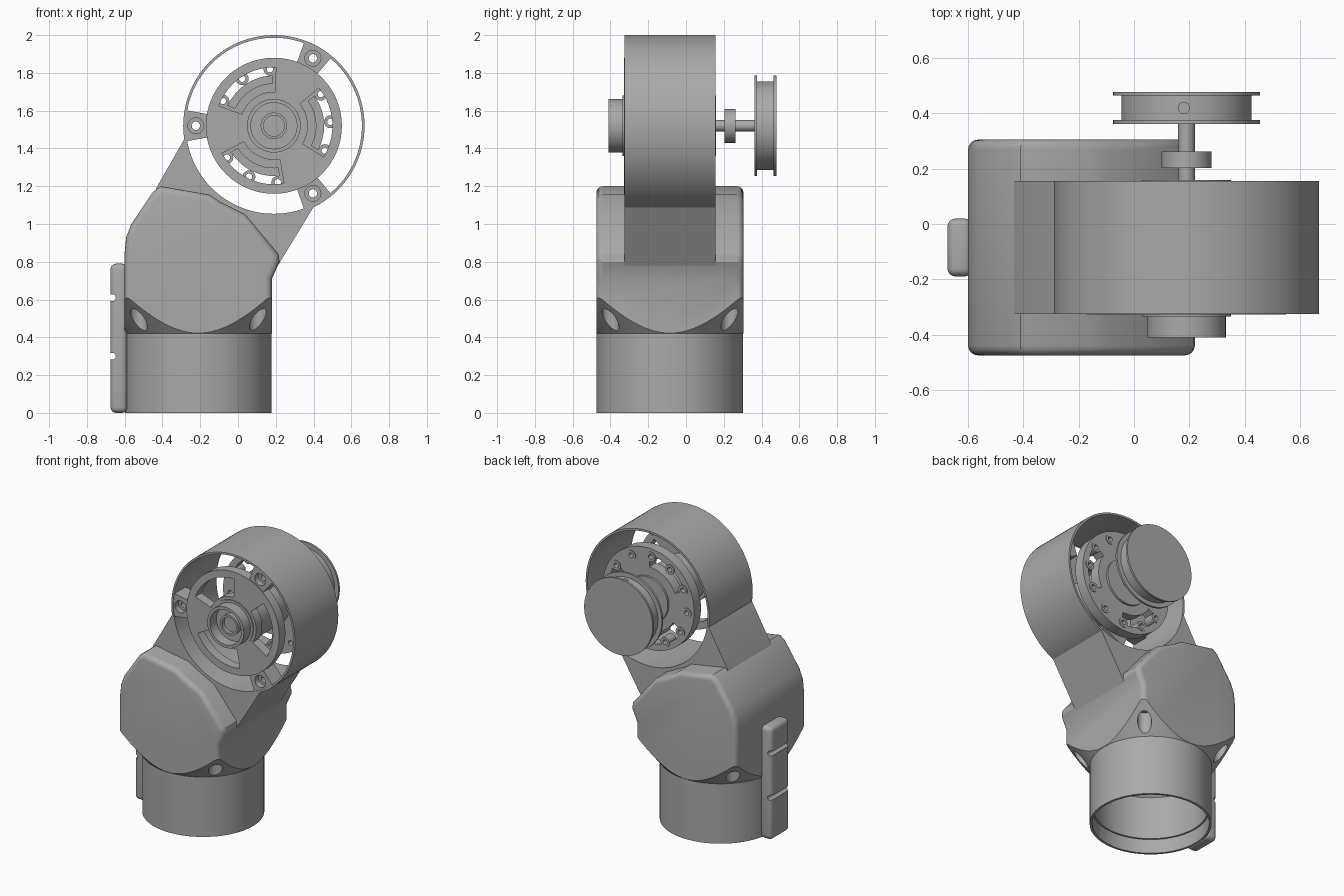
import bpy, bmesh
from math import sin, cos, pi, radians
from mathutils import Vector

if "Cube" in bpy.data.objects:
    bpy.data.objects.remove(bpy.data.objects["Cube"])

grey = bpy.data.materials.new("plain_grey")
grey.use_nodes = True
grey.diffuse_color = (0.4, 0.4, 0.4, 1)
grey.node_tree.nodes["Principled BSDF"].inputs["Base Color"].default_value = (0.4, 0.4, 0.4, 1)

CX, CZ = 0.19, 1.52          # wheel axis
TX, TY = -0.21, -0.085       # socket axis
FRONT, BACK = -0.325, 0.155  # housing faces


def finish(name, bm):
    bmesh.ops.recalc_face_normals(bm, faces=bm.faces)
    me = bpy.data.meshes.new(name)
    bm.to_mesh(me)
    bm.free()
    ob = bpy.data.objects.new(name, me)
    bpy.context.collection.objects.link(ob)
    me.materials.append(grey)
    return ob


def prism(name, pts, y0, y1):
    """Extrude an x-z outline along y."""
    bm = bmesh.new()
    face = bm.faces.new([bm.verts.new((x, y0, z)) for x, z in pts])
    new = bmesh.ops.extrude_face_region(bm, geom=[face])["geom"]
    bmesh.ops.translate(bm, vec=(0, y1 - y0, 0),
                        verts=[v for v in new if isinstance(v, bmesh.types.BMVert)])
    return finish(name, bm)


def polar(r, a, x=CX, z=CZ):
    return x + r * cos(a), z + r * sin(a)


def disc(name, r, y0, y1, x=CX, z=CZ, n=64):
    return prism(name, [polar(r, 2 * pi * i / n, x, z) for i in range(n)], y0, y1)


def sector(name, r0, r1, mid, half, y0, y1, n=14):
    angles = [radians(mid - half + 2 * half * i / n) for i in range(n + 1)]
    pts = [polar(r1, a) for a in angles] + [polar(r0, a) for a in reversed(angles)]
    return prism(name, pts, y0, y1)


def lathe(name, profile, x, y, n=96):
    """Revolve an r-z profile, closed on the axis, about a vertical axis."""
    bm = bmesh.new()
    verts = [bm.verts.new((r, 0, z)) for r, z in profile]
    edges = [bm.edges.new(p) for p in zip(verts, verts[1:])]
    bmesh.ops.spin(bm, geom=verts + edges, axis=(0, 0, 1), cent=(0, 0, 0),
                   angle=2 * pi, steps=n, use_merge=True)
    bmesh.ops.remove_doubles(bm, verts=bm.verts, dist=1e-5)
    bmesh.ops.translate(bm, verts=bm.verts, vec=(x, y, 0))
    return finish(name, bm)


def rod(name, p, q, r, n=24):
    """Cylinder between two points."""
    p, q = Vector(p), Vector(q)
    bm = bmesh.new()
    bmesh.ops.create_cone(bm, cap_ends=True, segments=n, radius1=r, radius2=r,
                          depth=(q - p).length)
    bmesh.ops.rotate(bm, verts=bm.verts, cent=(0, 0, 0),
                     matrix=(q - p).to_track_quat("Z", "Y").to_matrix())
    bmesh.ops.translate(bm, verts=bm.verts, vec=(p + q) / 2)
    return finish(name, bm)


def apply(ob, mod):
    bpy.context.view_layer.objects.active = ob
    bpy.ops.object.modifier_apply(modifier=mod.name)


def boolean(ob, others, op="DIFFERENCE"):
    for other in others:
        mod = ob.modifiers.new("bool", "BOOLEAN")
        mod.operation, mod.solver, mod.object = op, "EXACT", other
        apply(ob, mod)
        bpy.data.objects.remove(other)


def bevel(ob, width, angle=60):
    mod = ob.modifiers.new("bevel", "BEVEL")
    mod.width, mod.segments = width, 4
    mod.limit_method, mod.angle_limit = "ANGLE", radians(angle)
    apply(ob, mod)


# Body block that narrows through a cone into a round socket
body = prism("body", [(-0.6, -0.1), (-0.6, 0.85), (-0.592, 0.93), (-0.565, 1.0),
                      (-0.45, 1.17), (-0.41, 1.2), (-0.15, 1.155), (-0.1, 1.12),
                      (0.04, 1.05), (0.215, 0.84), (0.22, 0.8), (0.18, 0.71),
                      (0.18, -0.1)], -0.475, 0.305)
bevel(body, 0.035)
boolean(body, [lathe("envelope", [(0, 0), (0.388, 0), (0.388, 0.42), (0.53, 0.6),
                                  (0.62, 0.715), (1.2, 0.72), (1.2, 1.4), (0, 1.4)],
                     TX, TY)], "INTERSECT")
boolean(body, [lathe("bore", [(0, -0.1), (0.372, -0.1), (0.372, 0.1), (0.36, 0.1),
                              (0.36, 0.4), (0.34, 0.42), (0.34, 0.6), (0, 0.6)], TX, TY)])

# Screw recesses in the four corners
for sx in (-1, 1):
    for sy in (-1, 1):
        x, y = TX + sx * 0.315, TY + sy * 0.315
        boolean(body, [rod("recess", (x, y, 0.3), (x, y, 0.585), 0.045),
                       rod("screw_hole", (x, y, 0.5), (x, y, 0.68), 0.02)])

# Side plate with screw holes
plate = prism("side_plate", [(-0.675, 0), (-0.675, 0.79), (-0.585, 0.79), (-0.585, 0)],
              -0.19, 0.02)
bevel(plate, 0.03)
for z in (0.3, 0.61):
    boolean(plate, [rod("hole", (-0.665, -0.3, z), (-0.665, 0.1, z), 0.018)])

# Housing: thin ring plus the arm that joins it to the body
housing = disc("housing", 0.48, FRONT, BACK, n=96)
arm = prism("arm", [(-0.284, 1.45), (-0.43, 1.195), (-0.48, 1.05), (-0.4, 0.8),
                    (0.1, 0.75), (0.205, 0.77), (0.4, 1.09), (CX, CZ)], FRONT, BACK)
boolean(housing, [arm], "UNION")
boolean(housing, [disc("opening", 0.466, -0.6, 0.6, n=96)])

# Front plate of the hub, with lugs to the ring and three curved windows
front_plate = disc("front_plate", 0.36, -0.328, -0.26)
lugs = [sector("lug", 0.33, 0.472, a, 10, -0.32, -0.2) for a in (60, 180, 300)]
boolean(front_plate, lugs, "UNION")
boolean(front_plate, [sector("window", 0.18, 0.31, a, 36, -0.5, 0) for a in (4, 124, 244)])
for a in (60, 180, 300):
    x, z = polar(0.413, radians(a))
    boolean(front_plate, [disc("counterbore", 0.042, -0.5, -0.28, x, z, 24),
                          disc("screw_hole", 0.022, -0.5, 0, x, z, 24)])

# Back plate with narrower windows and a ring of screw bosses
back_plate = disc("back_plate", 0.355, 0.07, 0.145)
boolean(back_plate, [sector("window", 0.225, 0.31, a, 32, 0, 0.3) for a in (4, 124, 244)])
for i in range(12):
    x, z = polar(0.3, radians(30 * i + 4))
    boolean(back_plate, [disc("boss", 0.034, 0.075, 0.15, x, z, 20)], "UNION")
    boolean(back_plate, [disc("screw_hole", 0.017, 0, 0.3, x, z, 16)])

# Centre core and the open cup at the front
core = disc("core", 0.16, -0.335, 0.16)
cup = disc("front_cup", 0.142, -0.41, -0.3)
boolean(cup, [disc("cup_bore", 0.122, -0.5, -0.335)])
bush = disc("cup_bush", 0.07, -0.37, -0.3)
boolean(bush, [disc("bush_bore", 0.055, -0.5, -0.345)])

# Shaft, collar and flanged pulley at the back
shaft = disc("shaft", 0.03, 0.1, 0.4, n=32)
collar = disc("collar", 0.09, 0.203, 0.262)
drum = disc("pulley_drum", 0.235, 0.365, 0.47, n=96)
boolean(drum, [rod("set_screw_hole", (CX - 0.01, 0.42, 1.65), (CX - 0.01, 0.42, 1.9), 0.02)])
flanges = [disc(f"pulley_flange_{n}", 0.266, y, y + 0.014, n=96)
           for n, y in (("inner", 0.362), ("outer", 0.464))]

# Crisp edges with smooth curved walls
parts = [body, plate, housing, front_plate, back_plate, core, cup, bush,
         shaft, collar, drum] + flanges
for ob in bpy.context.view_layer.objects:
    ob.select_set(ob in parts)
bpy.context.view_layer.objects.active = body
bpy.ops.object.shade_smooth_by_angle(angle=radians(30))
